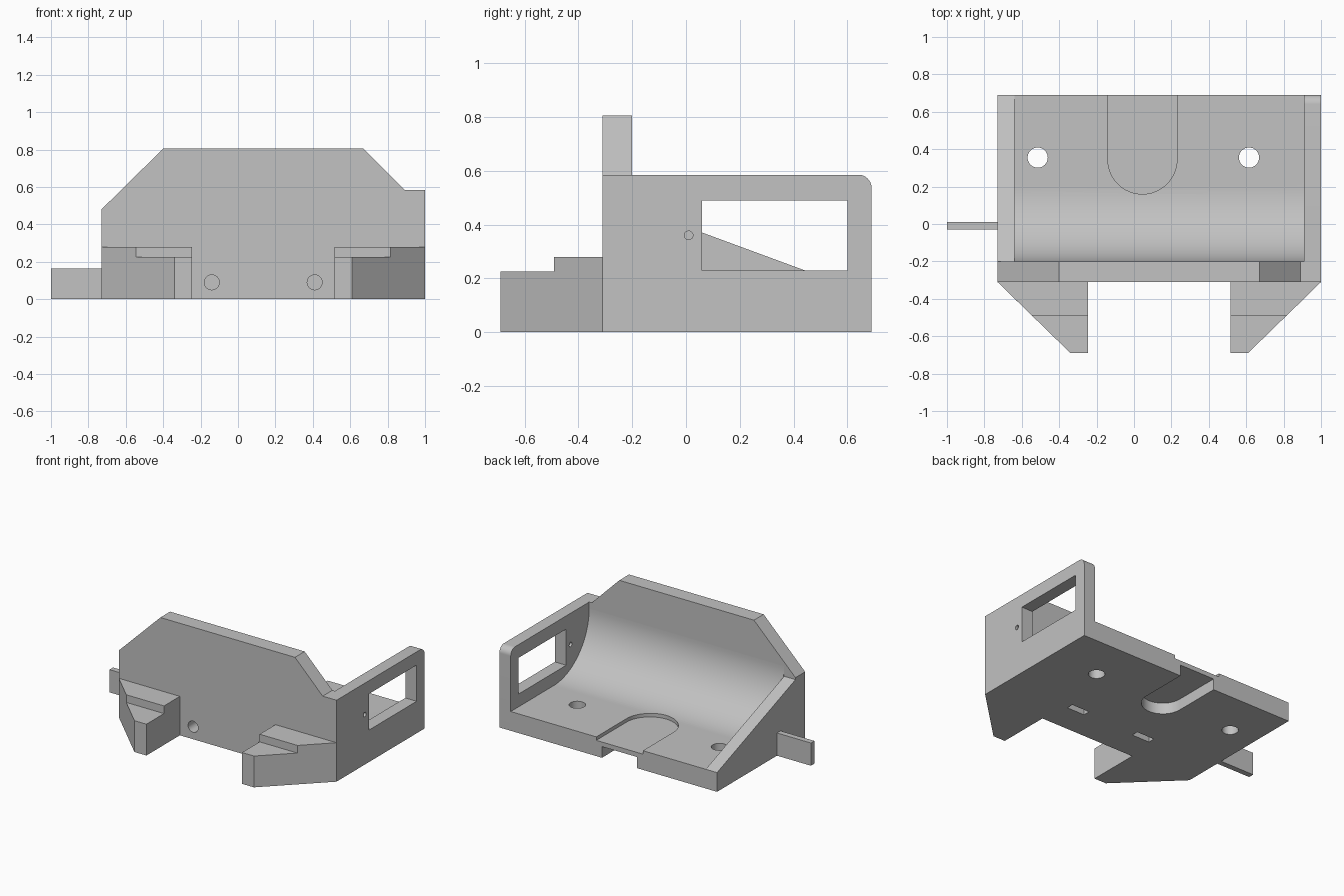
import bpy
import bmesh
from math import sin, cos, pi, radians
from mathutils import Vector

cube = bpy.data.objects.get("Cube")
if cube:
    bpy.data.objects.remove(cube, do_unlink=True)

# One grey for the whole bracket
grey = bpy.data.materials.new("plain_grey")
grey.use_nodes = True
colour = (0.54, 0.54, 0.54, 1)
grey.diffuse_color = colour
grey.node_tree.nodes["Principled BSDF"].inputs["Base Color"].default_value = colour


def arc(cx, cy, r, start, end, steps=24):
    """Points along an arc, angles in degrees."""
    angles = [radians(start + (end - start) * i / steps) for i in range(steps + 1)]
    return [(cx + r * cos(a), cy + r * sin(a)) for a in angles]


def circle(cx, cy, r):
    return arc(cx, cy, r, 0, 360, 32)[:-1]


def rect(u0, u1, v0, v1):
    return [(u0, v0), (u1, v0), (u1, v1), (u0, v1)]


def prism(name, profile, axis, low, high):
    """Extrude a 2D profile along one axis between two positions."""
    def place(u, v, w):
        return Vector({"x": (w, u, v), "y": (u, w, v), "z": (u, v, w)}[axis])
    bm = bmesh.new()
    face = bm.faces.new([bm.verts.new(place(u, v, low)) for u, v in profile])
    out = bmesh.ops.extrude_face_region(bm, geom=[face])
    moved = [g for g in out["geom"] if isinstance(g, bmesh.types.BMVert)]
    bmesh.ops.translate(bm, verts=moved, vec=place(0, 0, high - low))
    # the extruded source face stays as the closing cap
    if not face.is_valid or len(face.edges[0].link_faces) < 2:
        bm.faces.new([bm.verts[i] for i in range(len(profile))])
    bmesh.ops.recalc_face_normals(bm, faces=bm.faces[:])
    mesh = bpy.data.meshes.new(name)
    bm.to_mesh(mesh)
    bm.free()
    mesh.materials.append(grey)
    obj = bpy.data.objects.new(name, mesh)
    bpy.context.collection.objects.link(obj)
    return obj


def cut(obj, cutters):
    """Subtract the cutters from a part and bake the result."""
    for c in cutters:
        mod = obj.modifiers.new("cut", "BOOLEAN")
        mod.operation = "DIFFERENCE"
        mod.solver = "EXACT"
        mod.object = c
    bpy.context.view_layer.update()
    deps = bpy.context.evaluated_depsgraph_get()
    baked = bpy.data.meshes.new_from_object(obj.evaluated_get(deps))
    obj.modifiers.clear()
    obj.data = baked


def slot(r):
    """Round-ended slot running out through the rear edge."""
    return [(0.045 + r, 0.8), (0.045 - r, 0.8)] + arc(0.045, 0.345, r, 180, 360)


FRONT, INNER, REAR = -0.31, -0.2, 0.69
RIGHT, LEFT = -0.73, 1.0
FLOOR, SIDE_TOP, R = 0.138, 0.585, 0.4

# Upright front plate with clipped upper corners
plate = prism("front_plate", [
    (RIGHT, 0), (LEFT, 0), (LEFT, SIDE_TOP), (0.89, SIDE_TOP),
    (0.67, 0.805), (-0.4, 0.805), (RIGHT, 0.48)], "y", FRONT, INNER)

# Floor with a large concave fillet rising into the front plate
floor = prism("floor", [(INNER, 0), (REAR, 0), (REAR, FLOOR)]
              + arc(INNER + R, FLOOR + R, R, 270, 180, 32), "x", -0.64, 0.91)

# Tall side wall with rounded rear corner
side = prism("left_wall", [(INNER, 0), (REAR, 0)]
             + arc(REAR - 0.05, SIDE_TOP - 0.05, 0.05, 0, 90, 12)
             + [(INNER, SIDE_TOP)], "x", 0.91, LEFT)

# Sloping gusset on the other side
prism("right_gusset", [(INNER, 0), (REAR, 0), (REAR, FLOOR), (INNER, 0.466)],
      "x", RIGHT, -0.64)

# Side tab
prism("side_tab", rect(-1.0, RIGHT, -0.03, 0.01), "z", 0, 0.163)

# Front hooks: long lower layer and a shorter upper step
for name, outer, step, tip, inner in (
        ("right_hook", RIGHT, -0.545, -0.34, -0.245),
        ("left_hook", LEFT, 0.816, 0.61, 0.515)):
    prism(name + "_lower", [(outer, FRONT), (tip, -0.69), (inner, -0.69),
                            (inner, FRONT)], "z", 0, 0.225)
    prism(name + "_step", [(outer, FRONT), (step, -0.49), (inner, -0.49),
                           (inner, FRONT)], "z", 0.225, 0.28)

# Screw holes through the plate, with nut slots opening underneath
screws, nuts = [], []
for x in (-0.14, 0.41):
    screws.append(prism("screw_cutter", circle(x, 0.09, 0.04), "y", -0.4, 0.03))
    nuts.append(prism("nut_cutter", rect(x - 0.07, x + 0.07, -0.1, -0.05),
                      "z", -0.1, 0.15))

# Mounting holes and the slot recessed from above and below
mounts = [prism("mount_cutter", circle(x, 0.355, 0.054), "z", -0.1, 0.5)
          for x in (-0.515, 0.615)]
recesses = [prism("upper_recess_cutter", slot(0.185), "z", FLOOR - 0.025, 0.6),
            prism("lower_recess_cutter", slot(0.14), "z", -0.1, 0.08)]

# Side window and pin hole
openings = [prism("window_cutter", rect(0.06, 0.6, 0.23, 0.49), "x", 0.8, 1.1),
            prism("pin_cutter", circle(0.01, 0.36, 0.016), "x", 0.8, 1.1)]

cut(plate, screws)
cut(floor, screws + nuts + mounts + recesses)
cut(side, openings)
for c in screws + nuts + mounts + recesses + openings:
    bpy.data.objects.remove(c, do_unlink=True)

# Smooth the curved faces, keep the edges sharp
for obj in (plate, floor, side):
    bpy.ops.object.select_all(action="DESELECT")
    obj.select_set(True)
    bpy.context.view_layer.objects.active = obj
    bpy.ops.object.shade_smooth_by_angle(angle=radians(30))
